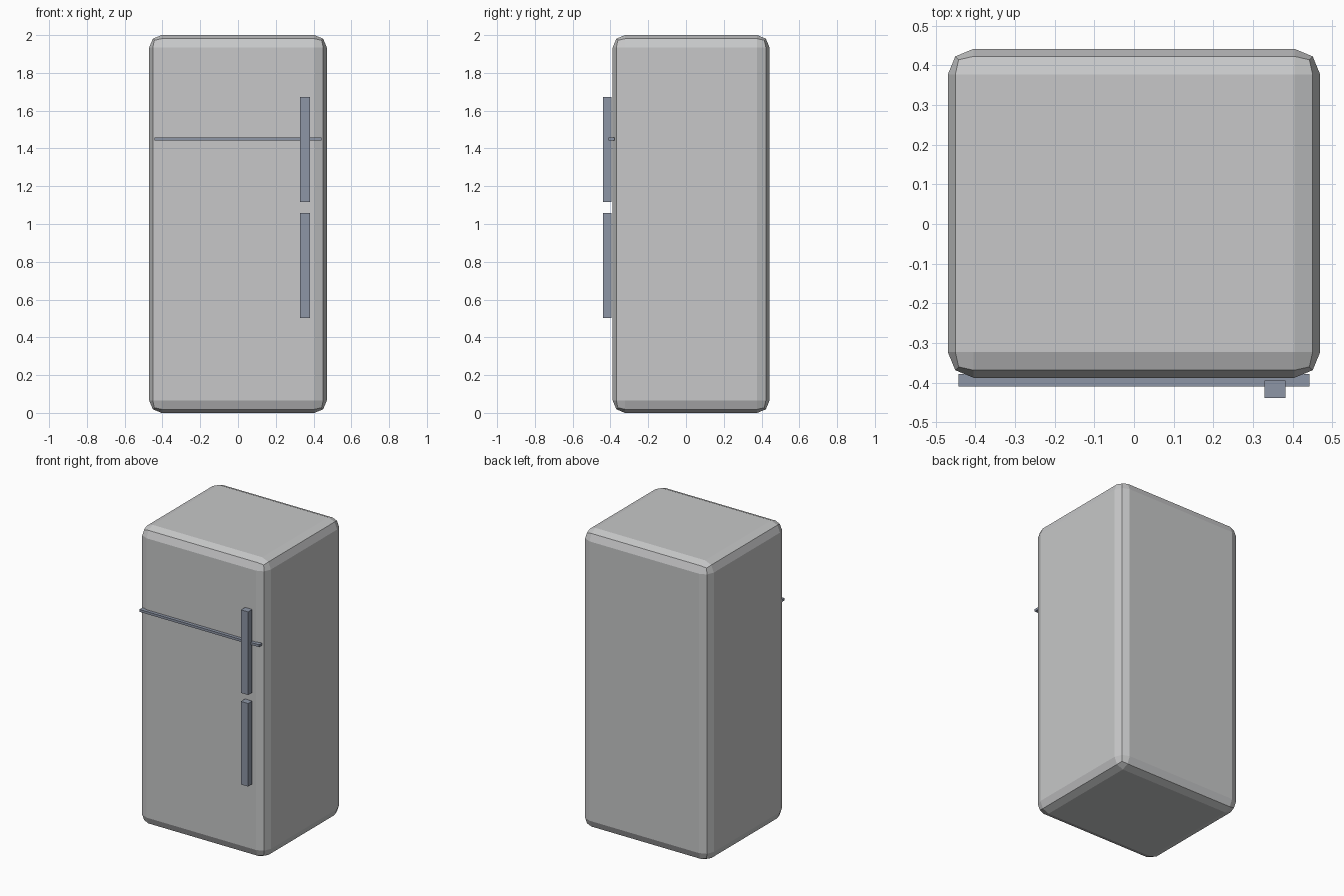
import bpy
from mathutils import Vector

old = bpy.data.objects.get("Cube")
if old:
    bpy.data.objects.remove(old, do_unlink=True)


def material(name, rgb):
    mat = bpy.data.materials.new(name)
    mat.use_nodes = True
    mat.diffuse_color = (*rgb, 1)
    mat.node_tree.nodes["Principled BSDF"].inputs["Base Color"].default_value = (*rgb, 1)
    return mat


def box(name, low, high, mat):
    """Box between two opposite corners."""
    low, high = Vector(low), Vector(high)
    bpy.ops.mesh.primitive_cube_add(size=1, location=(low + high) / 2)
    obj = bpy.context.object
    obj.name = name
    obj.scale = high - low
    bpy.ops.object.transform_apply(location=False, rotation=False, scale=True)
    obj.data.materials.append(mat)
    return obj


enamel = material("light grey enamel", (0.57, 0.575, 0.58))
steel = material("blue grey metal", (0.27, 0.305, 0.38))

# Cabinet with faceted rounded edges
cabinet = box("cabinet", (-0.47, -0.388, 0), (0.47, 0.442, 2), enamel)
bevel = cabinet.modifiers.new("rounded edges", "BEVEL")
bevel.width = 0.065
bevel.segments = 2

# Trim strip between the freezer and fridge doors
box("door_divider", (-0.443, -0.41, 1.441), (0.443, -0.379, 1.457), steel)

# Upright door handles
for name, bottom in (("freezer_handle", 1.116), ("fridge_handle", 0.503)):
    box(name, (0.329, -0.439, bottom), (0.382, -0.395, bottom + 0.556), steel)
